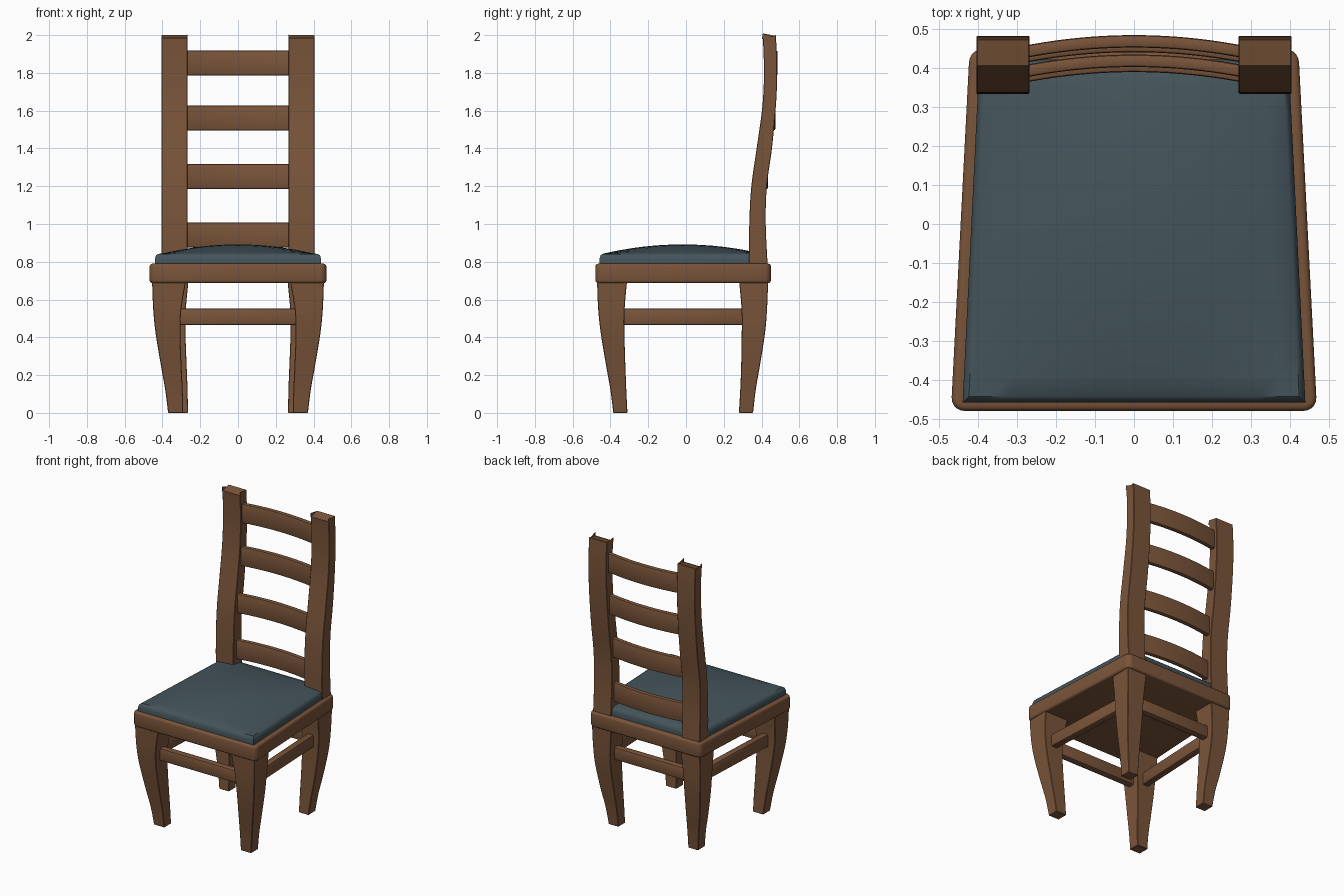
import bpy, bmesh, math

if "Cube" in bpy.data.objects:
    bpy.data.objects.remove(bpy.data.objects["Cube"])


def material(name, rgb):
    m = bpy.data.materials.new(name)
    m.diffuse_color = (*rgb, 1)
    m.use_nodes = True
    m.node_tree.nodes["Principled BSDF"].inputs["Base Color"].default_value = m.diffuse_color
    return m


WOOD = material("brown wood", (0.195, 0.09, 0.042))
FABRIC = material("teal fabric", (0.058, 0.09, 0.105))


def finish(bm, name, mat, bevel=0.0, segs=2, mirror=False):
    """Bevel sharp edges, make the object, shade it and optionally mirror it in x."""
    bmesh.ops.recalc_face_normals(bm, faces=bm.faces)
    if bevel:
        sharp = [e for e in bm.edges if e.is_manifold and e.calc_face_angle(0) > math.radians(40)]
        bmesh.ops.bevel(bm, geom=sharp, offset=bevel, segments=segs, profile=0.5,
                        affect='EDGES', clamp_overlap=True)
    me = bpy.data.meshes.new(name)
    bm.to_mesh(me)
    bm.free()
    me.materials.append(mat)
    ob = bpy.data.objects.new(name, me)
    bpy.context.collection.objects.link(ob)
    bpy.ops.object.select_all(action='DESELECT')
    ob.select_set(True)
    bpy.context.view_layer.objects.active = ob
    bpy.ops.object.shade_smooth_by_angle(angle=math.radians(35))
    if mirror:
        ob.modifiers.new("Mirror", 'MIRROR')
    return ob


def loft(rings):
    """Skin a list of closed rings of points and cap both ends."""
    bm = bmesh.new()
    vs = [[bm.verts.new(p) for p in r] for r in rings]
    n = len(vs[0])
    for a, b in zip(vs, vs[1:]):
        for i in range(n):
            bm.faces.new((a[i], a[(i + 1) % n], b[(i + 1) % n], b[i]))
    bm.faces.new(vs[0])
    bm.faces.new(vs[-1])
    return bm


def smooth_rows(rows, steps=5):
    """Catmull-Rom interpolation through rows of numbers."""
    out = []
    for i in range(len(rows) - 1):
        p0, p1, p2, p3 = (rows[min(max(k, 0), len(rows) - 1)] for k in range(i - 1, i + 3))
        for s in range(steps):
            t = s / steps
            out.append([0.5 * (2 * b + (c - a) * t + (2 * a - 5 * b + 4 * c - d) * t ** 2
                               + (3 * b - a - 3 * c + d) * t ** 3)
                        for a, b, c, d in zip(p0, p1, p2, p3)])
    return out + [list(rows[-1])]


def rect(z, x0, x1, y0, y1):
    return [(x0, y0, z), (x1, y0, z), (x1, y1, z), (x0, y1, z)]


# Curved, tapering legs: rows of z, inner x, outer x, inner y, outer y
LEGS = {
    "front_leg": [(0, .29, .37, -.31, -.385), (.12, .293, .385, -.316, -.4),
                  (.25, .299, .408, -.321, -.423), (.42, .305, .436, -.326, -.451),
                  (.55, .3, .449, -.325, -.465), (.7, .275, .455, -.312, -.471)],
    "back_leg": [(0, .265, .34, .28, .355), (.12, .267, .355, .287, .369),
                 (.25, .272, .378, .292, .391), (.42, .278, .4, .295, .418),
                 (.55, .276, .408, .294, .429), (.7, .262, .412, .281, .435)],
}
for name, rows in LEGS.items():
    finish(loft([rect(*r) for r in smooth_rows(rows)]), name, WOOD, 0.003, 1, mirror=True)

# Back posts: z, front y, back y, bent in an S with a tilted top
POST = [(.77, .335, .433), (1.0, .335, .422), (1.2, .346, .428), (1.4, .374, .455),
        (1.6, .402, .474), (1.75, .412, .482), (1.9, .411, .481), (2.0, .405, .475)]
bm = loft([rect(z, .268, .405, a, b) for z, a, b in smooth_rows(POST)])
for v in bm.verts:
    if v.co.z > 1.995 and v.co.y < .44:
        v.co.z -= .018
finish(bm, "back_post", WOOD, 0.004, 1, mirror=True)

# Ladder slats, bowed towards the back
for i, (z, y) in enumerate([(.942, .381), (1.252, .394), (1.562, .432), (1.852, .444)]):
    rings = []
    for k in range(-10, 11):
        x = .285 * k / 10
        yc = y + .025 * (1 - (x / .27) ** 2)
        rings.append([(x, yc - .016, z - .066), (x, yc + .016, z - .066),
                      (x, yc + .016, z + .066), (x, yc - .016, z + .066)])
    finish(loft(rings), f"back_slat_{i + 1}", WOOD, 0.008, 2)


def trapezoid(z, front_w, back_w, y0, y1):
    return [(-front_w, y0, z), (front_w, y0, z), (back_w, y1, z), (-back_w, y1, z)]


# Seat frame with rounded corners and edges
bm = loft([trapezoid(z, .47, .422, -.48, .45) for z in (.687, .79)])
corners = [e for e in bm.edges if abs(e.verts[0].co.z - e.verts[1].co.z) > .05]
bmesh.ops.bevel(bm, geom=corners, offset=.035, segments=5, profile=0.5, affect='EDGES')
finish(bm, "seat_frame", WOOD, 0.015, 3)

# Domed seat cushion: curved top grid, then a rounded rim
N = 16
bm = bmesh.new()
bmesh.ops.create_grid(bm, x_segments=N, y_segments=N, size=1)


def place(v, u, w, z):
    half = .44 - .043 * (w + 1) / 2
    v.co = (u * half, -.018 + w * .44, z)


uv = {v: (v.co.x, v.co.y) for v in bm.verts}
for v, (u, w) in uv.items():
    place(v, u * .965, w * .965, .842 + .05 * (1 - u * u) * (1 - w * w))
edges = [e for e in bm.edges if e.is_boundary]
border = {v: uv[v] for e in edges for v in e.verts}
for scale, z in ((.987, .834), (1, .815), (1, .785)):
    coords = {tuple(v.co): c for v, c in border.items()}
    geom = bmesh.ops.extrude_edge_only(bm, edges=edges)["geom"]
    edges = [g for g in geom if isinstance(g, bmesh.types.BMEdge) and g.is_boundary]
    border = {g: coords[tuple(g.co)] for g in geom if isinstance(g, bmesh.types.BMVert)}
    for v, (u, w) in border.items():
        place(v, u * scale, w * scale, z)
bmesh.ops.contextual_create(bm, geom=edges)
finish(bm, "seat_cushion", FABRIC)


# Stretchers joining the legs
def stretcher(name, a, b, mirror=False):
    dx, dy = b[0] - a[0], b[1] - a[1]
    length = math.hypot(dx, dy)
    nx, ny = -dy / length * .025, dx / length * .025
    rings = [[(x - nx, y - ny, .465), (x + nx, y + ny, .465),
              (x + nx, y + ny, .553), (x - nx, y - ny, .553)] for x, y in (a, b)]
    finish(loft(rings), name, WOOD, 0.012, 2, mirror)


stretcher("front_stretcher", (-.33, -.39), (.33, -.39))
stretcher("back_stretcher", (-.3, .355), (.3, .355))
stretcher("side_stretcher", (.372, -.345), (.342, .315), mirror=True)
